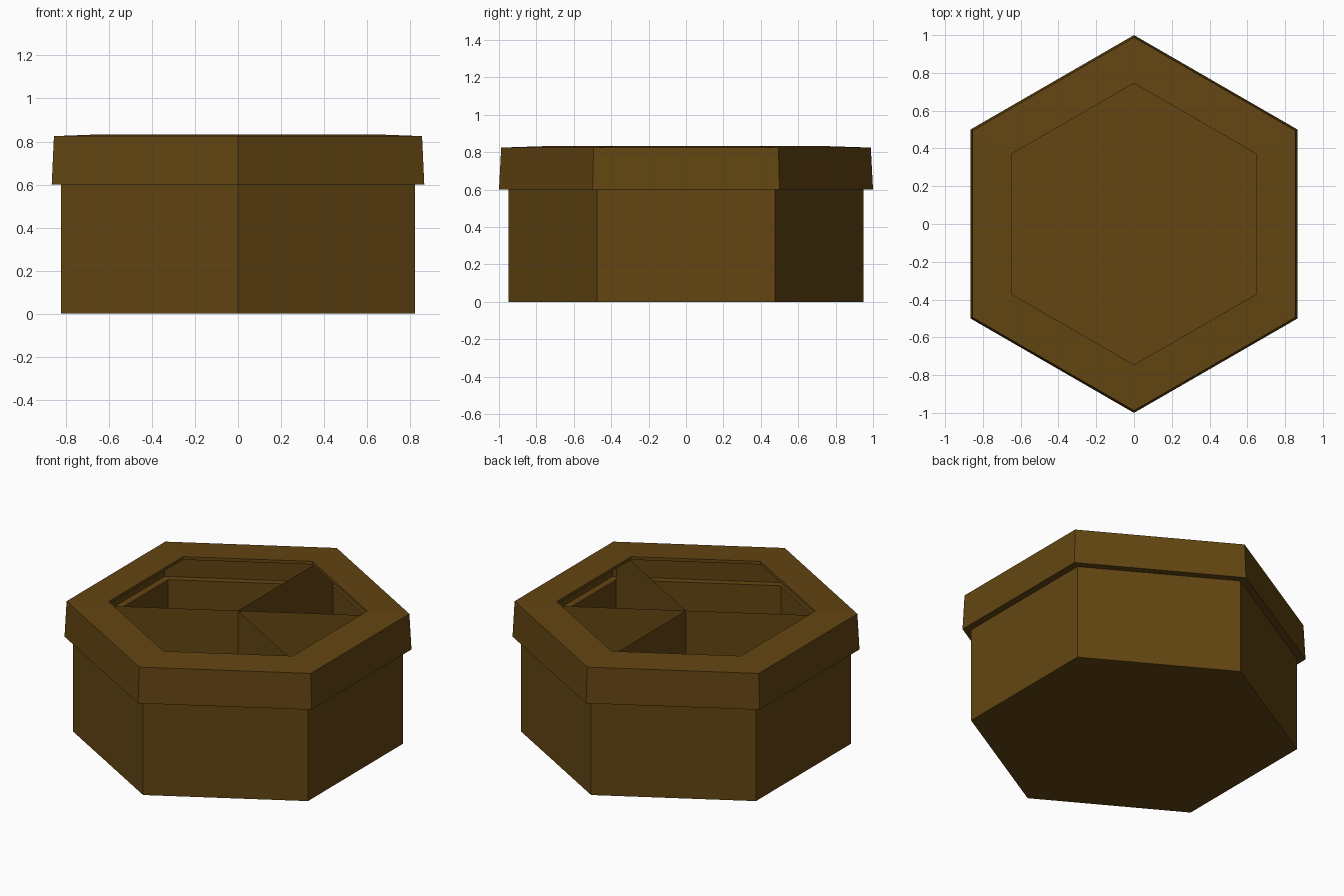
import bpy
import bmesh
from math import cos, sin, radians

cube = bpy.data.objects.get("Cube")
if cube:
    bpy.data.objects.remove(cube, do_unlink=True)

# Single dark brown wood colour
wood = bpy.data.materials.new("dark_brown_wood")
wood.use_nodes = True
colour = (0.125, 0.06, 0.006, 1)
wood.diffuse_color = colour
bsdf = next(n for n in wood.node_tree.nodes if n.type == "BSDF_PRINCIPLED")
bsdf.inputs["Base Color"].default_value = colour
bsdf.inputs["Roughness"].default_value = 0.8


def finish(name, bm):
    mesh = bpy.data.meshes.new(name)
    bm.to_mesh(mesh)
    bm.free()
    mesh.materials.append(wood)
    obj = bpy.data.objects.new(name, mesh)
    bpy.context.collection.objects.link(obj)
    return obj


def corner(radius, angle, z):
    a = radians(angle)
    return (radius * cos(a), radius * sin(a), z)


def hex_shell(name, profile, floor=False):
    """Sweep a (radius, height) profile round six corners."""
    bm = bmesh.new()
    rings = [[bm.verts.new(corner(r, 30 + 60 * i, z)) for i in range(6)]
             for r, z in profile]
    for low, high in zip(rings, rings[1:]):
        for i in range(6):
            j = (i + 1) % 6
            bm.faces.new((low[i], low[j], high[j], high[i]))
    if floor:
        bm.faces.new(rings[0][::-1])
    return finish(name, bm)


# Open hexagonal box with a floor
hex_shell("box_body", [(0.95, 0), (0.95, 0.6)], floor=True)

# Overhanging lid: ledge, tapered skirt, gently raised rim, short inner lip
hex_shell("lid_frame", [(0.95, 0.6), (1.0, 0.6), (0.988, 0.825),
                        (0.745, 0.833), (0.745, 0.813)])

# Thin upright dividers running from the centre to the corners
for number, angle in enumerate((30, 90, 210, 330), 1):
    bm = bmesh.new()
    outline = [(0, 0.005), (0.95, 0.005), (0.95, 0.805), (0, 0.805)]
    bm.faces.new([bm.verts.new(corner(r, angle, z)) for r, z in outline])
    finish(f"divider_{number}", bm)
